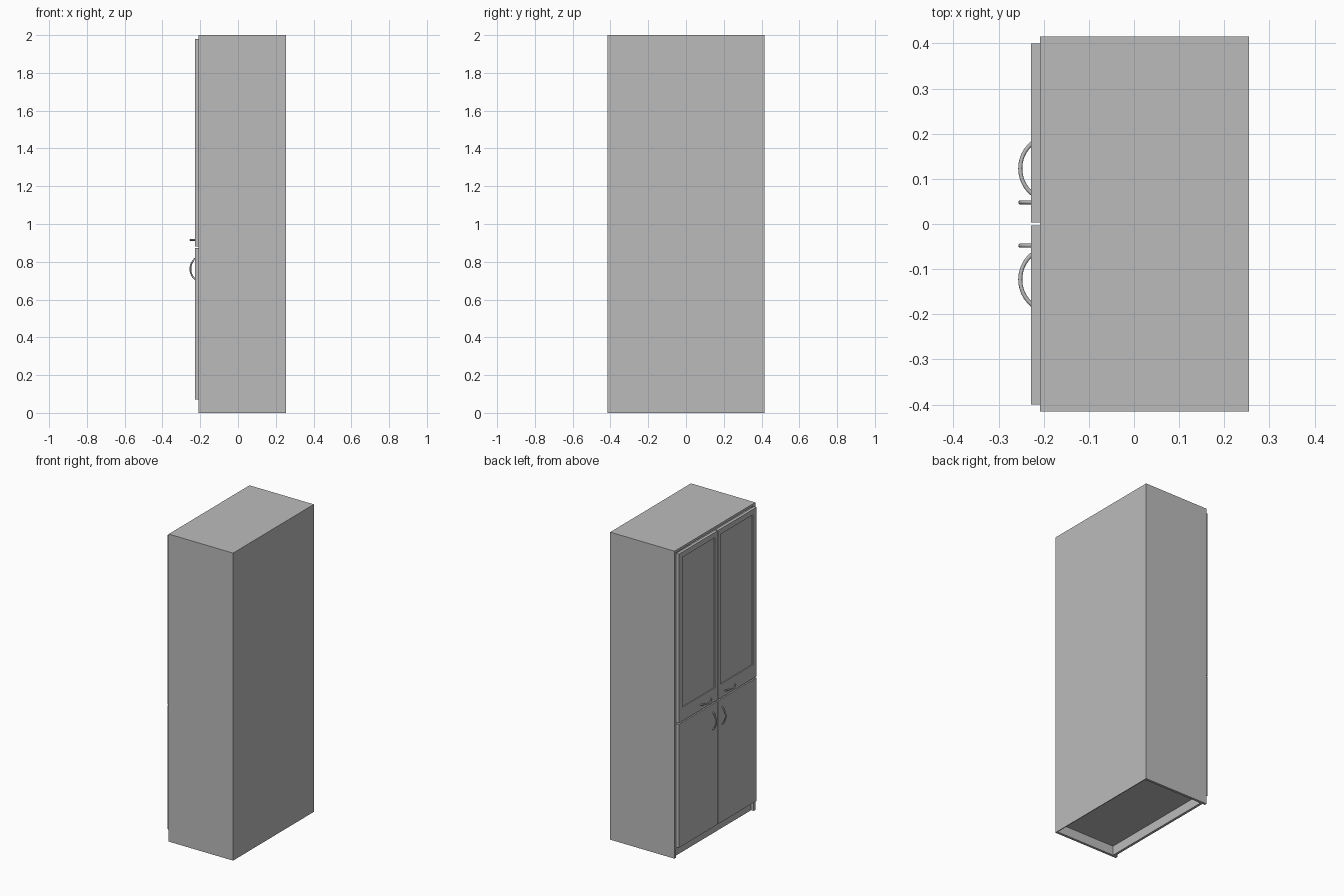
import bpy
import bmesh
import math
from mathutils import Matrix, Vector

default_cube = bpy.data.objects.get("Cube")
if default_cube:
    bpy.data.objects.remove(default_cube, do_unlink=True)

grey = bpy.data.materials.new("plain_grey")
grey.use_nodes = True
colour = (0.5, 0.5, 0.5, 1)
grey.diffuse_color = colour
grey.node_tree.nodes["Principled BSDF"].inputs["Base Color"].default_value = colour


def boxes(name, *spans):
    """One object from boxes given as ((x0, x1), (y0, y1), (z0, z1))."""
    bm = bmesh.new()
    for span in spans:
        size = [abs(b - a) for a, b in span]
        mid = Vector([(a + b) / 2 for a, b in span])
        bmesh.ops.create_cube(
            bm, size=1, matrix=Matrix.Translation(mid) @ Matrix.Diagonal((*size, 1)))
    mesh = bpy.data.meshes.new(name)
    bm.to_mesh(mesh)
    bm.free()
    mesh.materials.append(grey)
    obj = bpy.data.objects.new(name, mesh)
    bpy.context.collection.objects.link(obj)
    return obj


def bow_handle(name, centre, along):
    """Round bar bent to a shallow arc that stands out towards -x."""
    half, rise, segments, sides, thick = 0.054, 0.024, 20, 10, 0.0045
    radius = (half ** 2 + rise ** 2) / (2 * rise)
    sweep = math.asin(half / radius) * 1.06
    along = Vector(along)
    out = Vector((-1, 0, 0))
    across = along.cross(out)
    bm = bmesh.new()
    rings = []
    for i in range(segments + 1):
        a = sweep * (2 * i / segments - 1)
        normal = along * math.sin(a) + out * math.cos(a)
        point = Vector(centre) + normal * radius - out * (radius - rise)
        ring = []
        for j in range(sides):
            t = 2 * math.pi * j / sides
            ring.append(bm.verts.new(
                point + (normal * math.cos(t) + across * math.sin(t)) * thick))
        rings.append(ring)
    for r, s in zip(rings, rings[1:]):
        for j in range(sides):
            k = (j + 1) % sides
            bm.faces.new((r[j], r[k], s[k], s[j]))
    bm.faces.new(rings[0])
    bm.faces.new(rings[-1])
    bmesh.ops.recalc_face_normals(bm, faces=bm.faces)
    for face in bm.faces:
        face.smooth = len(face.verts) == 4
    mesh = bpy.data.meshes.new(name)
    bm.to_mesh(mesh)
    bm.free()
    mesh.materials.append(grey)
    obj = bpy.data.objects.new(name, mesh)
    bpy.context.collection.objects.link(obj)


# Carcass
FRONT, BACK, WIDE, BOARD = -0.208, 0.255, 0.415, 0.016
INNER = WIDE - BOARD
depth = (FRONT, BACK)
inside = (FRONT, BACK - 0.005)
between = (-INNER, INNER)
boxes("right_side_panel", (depth, (-WIDE, -INNER), (0, 2)))
boxes("left_side_panel", (depth, (INNER, WIDE), (0, 2)))
boxes("top_panel", (depth, between, (2 - BOARD, 2)))
boxes("back_panel", ((BACK - 0.005, BACK), between, (0, 2 - BOARD)))
boxes("bottom_panel", (inside, between, (0.06, 0.06 + BOARD)))
boxes("middle_shelf", (inside, between, (0.867, 0.883)))
boxes("plinth", ((-0.19, -0.174), between, (0, 0.06)))

# Doors and handles, mirrored about the centre line
OUT = -0.228
thick = (OUT, FRONT)
for side, s in (("left", 1), ("right", -1)):
    def y(a, b):
        return (s * a, s * b)

    boxes(f"lower_door_{side}", (thick, y(0.003, 0.4), (0.07, 0.872)))
    z0, z1 = 0.88, 1.98
    p0, p1 = 0.97, 1.945
    boxes(f"upper_door_frame_{side}",
          (thick, y(0.003, 0.027), (z0, z1)),
          (thick, y(0.362, 0.4), (z0, z1)),
          (thick, y(0.027, 0.362), (z0, p0)),
          (thick, y(0.027, 0.362), (p1, z1)))
    boxes(f"upper_door_panel_{side}",
          ((OUT + 0.006, FRONT - 0.004), y(0.027, 0.362), (p0, p1)))
    bow_handle(f"upper_handle_{side}", (OUT, s * 0.123, 0.915), (0, 1, 0))
    bow_handle(f"lower_handle_{side}", (OUT, s * 0.048, 0.762), (0, 0, 1))
